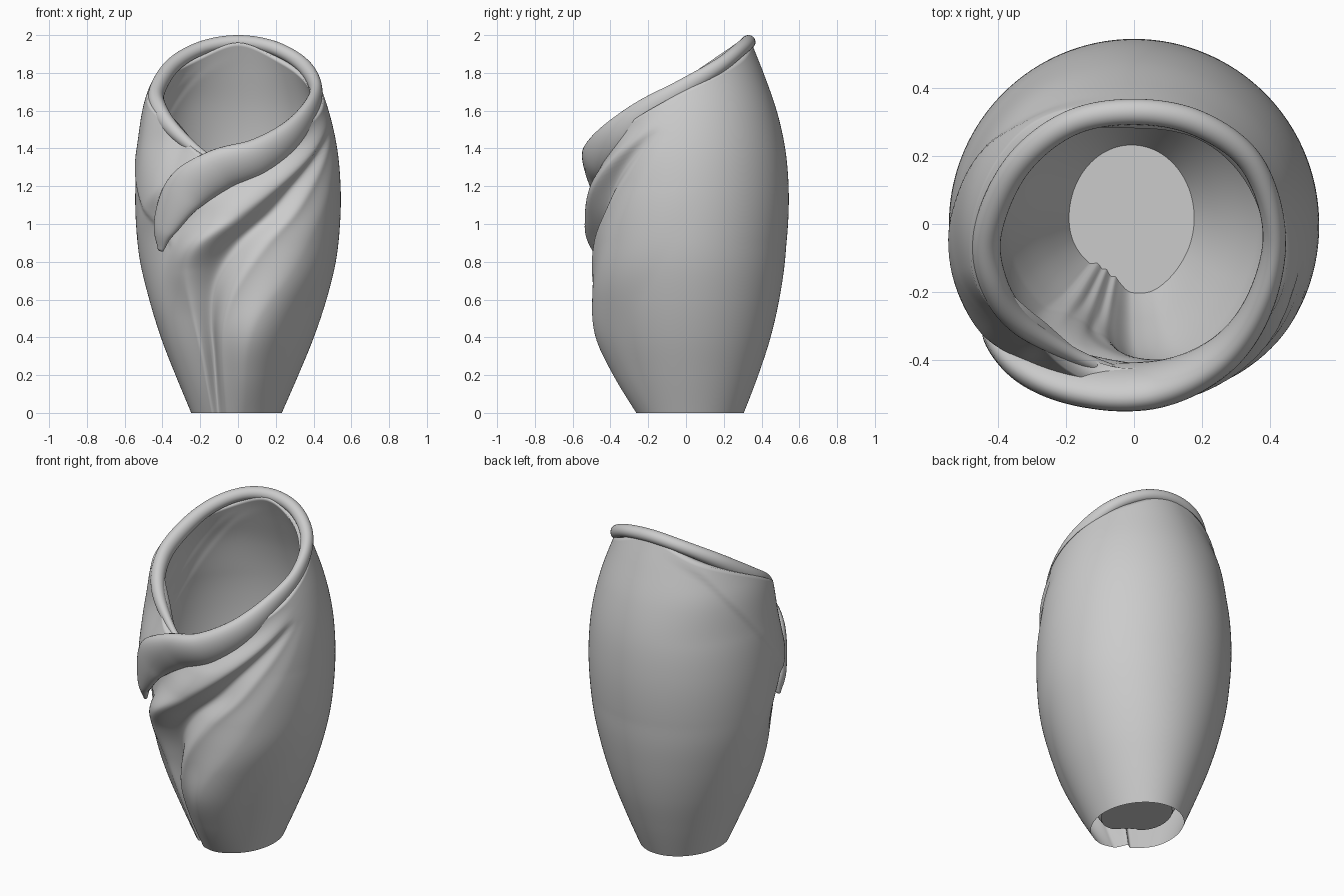
import bpy, bmesh, math
from mathutils import Vector

if "Cube" in bpy.data.objects:
    bpy.data.objects.remove(bpy.data.objects["Cube"])


def curve(pts, x):
    """Smooth interpolation through (x, value) pairs."""
    n = len(pts)
    if x <= pts[0][0]:
        return pts[0][1]
    if x >= pts[-1][0]:
        return pts[-1][1]
    k = next(i for i in range(n - 1) if x <= pts[i + 1][0])

    def slope(i):
        a, b = pts[max(i - 1, 0)], pts[min(i + 1, n - 1)]
        return (b[1] - a[1]) / (b[0] - a[0])
    (x0, y0), (x1, y1) = pts[k], pts[k + 1]
    h = x1 - x0
    t = (x - x0) / h
    return ((2*t**3 - 3*t*t + 1) * y0 + (t**3 - 2*t*t + t) * h * slope(k)
            + (3*t*t - 2*t**3) * y1 + (t**3 - t*t) * h * slope(k + 1))


def smooth(t):
    t = min(max(t, 0), 1)
    return t * t * (3 - 2 * t)


# Body profile (z, radius) and top edge height by angle from the front
PROFILE = [(0, .24), (.2, .325), (.4, .405), (.6, .47), (.8, .518), (1, .54), (1.2, .543),
           (1.4, .525), (1.6, .48), (1.8, .41), (2, .33)]
TOP = [(-225, 1.86), (-180, 1.96), (-135, 1.86), (-90, 1.72), (-55, 1.55), (-25, 1.37),
       (0, 1.35), (45, 1.51), (90, 1.71), (135, 1.86), (180, 1.96), (225, 1.86)]

# Fold lines sweeping down the front (z, angle) and their relief (z, depth)
RIDGE = [(0, 10), (.3, 8), (.5, 14), (.75, 34), (1, 51), (1.25, 68), (1.45, 80), (1.6, 92)]
GROOVE = [(0, -30), (.3, -27), (.5, -25), (.7, -18), (.9, 0), (1.05, 21), (1.2, 37),
          (1.4, 60), (1.6, 86)]
CREST = [(0, -36), (.3, -34), (.55, -36), (.75, -34), (.9, -22), (1.05, 0), (1.2, 23),
         (1.35, 45), (1.6, 80)]
UNDER = [(0, -75), (.6, -62), (.85, -52), (1.05, -34), (1.2, -11), (1.27, 8), (1.4, 34),
         (1.6, 60)]
RIDGE_D = [(0, 0), (.2, .03), (.4, .05), (.6, .035), (.9, .01), (1.2, 0)]
GROOVE_D = [(0, -.05), (.4, -.11), (.9, -.11), (1.2, -.07), (1.5, 0)]
CREST_D = [(0, -.02), (.5, -.035), (.75, -.005), (.9, .022), (1.05, -.008), (1.4, 0)]
UNDER_D = [(0, 0), (.5, -.005), (.85, -.05), (1.05, -.08), (1.25, -.07), (1.6, 0)]
# Lower edge of the wide lip on the left side
LIP = [(-180, 1.9), (-135, 1.76), (-110, 1.53), (-88, 1.28), (-60, .98), (-48, .86)]


def relief(phi, z):
    u, g, r = curve(UNDER, z), curve(GROOVE, z), curve(RIDGE, z)
    gd, rd = curve(GROOVE_D, z), curve(RIDGE_D, z)
    knots = [(u - 38, 0), (u, curve(UNDER_D, z)), (curve(CREST, z), curve(CREST_D, z)),
             (g, gd), (g + .45 * (r - g), rd * .5 + gd * .2), (r, rd), (r + 40, 0)]
    d = 0
    for (a, da), (b, db) in zip(knots, knots[1:]):
        if a <= phi < b:
            d = da + (db - da) * smooth((phi - a) / (b - a))
    # lip panel: raised over its crease, curling inward behind the roll
    if phi < -40:
        w = smooth((phi + 175) / 50) * smooth((-40 - phi) / 15)
        d += w * (.012 * smooth((z - curve(LIP, phi)) / .06) + .02 * smooth((z - 1.4) / .3))
    if -75 < phi < 10:
        w = smooth((phi + 75) / 38) * smooth((10 - phi) / 25)
        d -= w * .075 * smooth((z - 1.1) / .38)
    return d


def body_point(phi, z, inset=0):
    # the inner skin follows a softened version of the folds
    spread = (-12, 0, 12) if inset else (0,)
    r = curve(PROFILE, z) - inset + sum(relief(phi + s, z) for s in spread) / len(spread)
    a = math.radians(phi)
    low = max(0, 1 - z / .9) ** 1.4
    return Vector((r * math.sin(a) - .008 * low,
                   -r * math.cos(a) * (1 + .19 * low) + .02 * low, z))


def make_object(name, rows, closed_rows, caps=False):
    """Skin a grid of points into a mesh object."""
    bm = bmesh.new()
    grid = [[bm.verts.new(p) for p in row] for row in rows]
    n, m = len(grid), len(grid[0])
    for i in range(n if closed_rows else n - 1):
        a, b = grid[i], grid[(i + 1) % n]
        for j in range(m if caps else m - 1):
            k = (j + 1) % m
            bm.faces.new((a[j], b[j], b[k], a[k]))
    if caps:
        bm.faces.new(grid[0])
        bm.faces.new(grid[-1][::-1])
        bmesh.ops.recalc_face_normals(bm, faces=bm.faces)
    else:
        # flat floor of the inner pocket
        floor = bm.faces.new([row[-1] for row in grid])
        floor.normal_update()
        if floor.normal.z < 0:
            floor.normal_flip()
        for e in floor.edges:
            e.smooth = False
    me = bpy.data.meshes.new(name)
    bm.to_mesh(me)
    bm.free()
    for p in me.polygons:
        p.use_smooth = True
    ob = bpy.data.objects.new(name, me)
    bpy.context.collection.objects.link(ob)
    return ob


# Vase body: outer skin up to the mouth, then inner skin down to a recessed floor
N, M, FLOOR = 270, 90, .08
rows = []
for i in range(N):
    phi = -180 + 360 * i / N
    top = curve(TOP, phi)
    outer = [body_point(phi, top * j / M) for j in range(M + 1)]
    inner = []
    for j in range(M + 1):
        z = top - (top - FLOOR) * j / M
        inner.append(body_point(phi, z, .065 + .03 * max(0, 1 - z / .5)))
    rows.append(outer + inner)
make_object("vase_body", rows, True)

# Rolled rim: starts at the front left tip, runs round the mouth, tucks behind itself
# (x, y, z, radial half width, upright half width)
RIM = [(-.41, -.315, .86, .012, .02), (-.385, -.355, .99, .042, .08),
       (-.28, -.43, 1.17, .058, .115), (-.1, -.475, 1.285, .06, .118),
       (.1, -.465, 1.35, .06, .108), (.27, -.375, 1.46, .052, .09),
       (.375, -.22, 1.59, .042, .07), (.412, -.02, 1.715, .034, .05),
       (.345, .18, 1.84, .036, .04), (.19, .295, 1.932, .038, .037),
       (0, .33, 1.963, .038, .037), (-.19, .295, 1.932, .038, .037),
       (-.345, .17, 1.84, .04, .042), (-.43, -.02, 1.7, .042, .05),
       (-.415, -.17, 1.6, .042, .05), (-.335, -.29, 1.49, .036, .04),
       (-.18, -.385, 1.36, .022, .025), (-.02, -.45, 1.28, .02, .02)]
tracks = [[(k, p[c]) for k, p in enumerate(RIM)] for c in range(5)]
STEPS, SIDES = 170, 28
rows = []
for i in range(STEPS + 1):
    t = i / STEPS * (len(RIM) - 1)
    at = [curve(tr, t) for tr in tracks]
    ahead = Vector([curve(tr, t + .02) for tr in tracks[:3]])
    back = Vector([curve(tr, t - .02) for tr in tracks[:3]])
    tangent = (ahead - back).normalized()
    # the wide front part of the roll leans inward at its top
    out = Vector((at[0], at[1] + .03, -2.8 * max(0, at[4] - .04)))
    out = (out - tangent * out.dot(tangent)).normalized()
    up = tangent.cross(out)
    rows.append([Vector(at[:3]) + out * at[3] * math.cos(q) + up * at[4] * math.sin(q)
                 for q in (2 * math.pi * s / SIDES for s in range(SIDES))])
make_object("rolled_rim", rows, False, caps=True)
